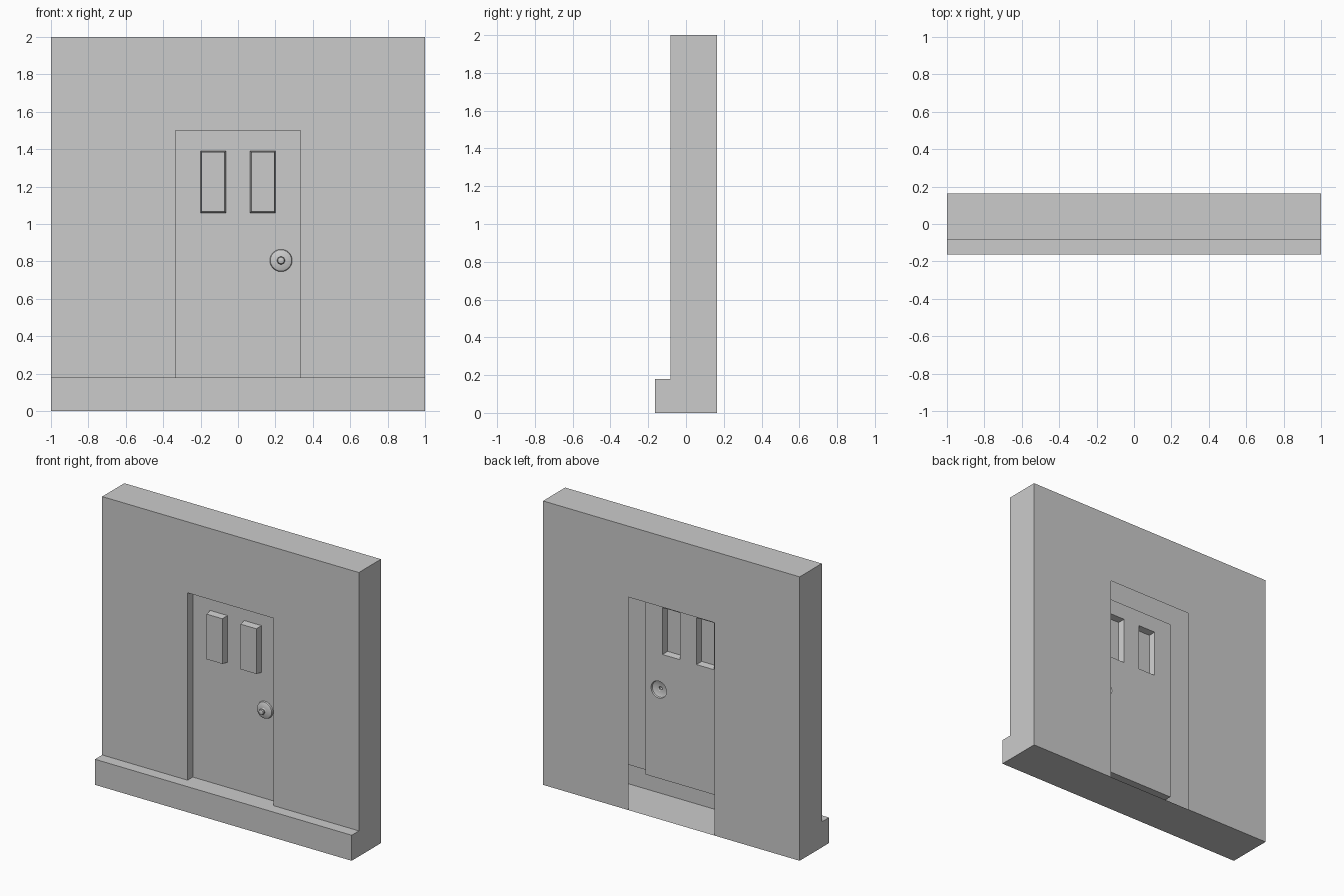
import bpy, bmesh
from math import sin, cos, tau

if "Cube" in bpy.data.objects:
    bpy.data.objects.remove(bpy.data.objects["Cube"])

HX, YB, YF, YP = 1.0, 0.163, -0.083, -0.163   # half width, back, front, plinth front
DX, DTOP, STEP, YD = 0.335, 1.5, 0.18, -0.025  # door half width, top, bottom, depth


def finish(name, bm, smooth=False):
    me = bpy.data.meshes.new(name)
    bm.to_mesh(me)
    bm.free()
    ob = bpy.data.objects.new(name, me)
    bpy.context.collection.objects.link(ob)
    if smooth:
        bpy.ops.object.select_all(action='DESELECT')
        ob.select_set(True)
        bpy.context.view_layer.objects.active = ob
        bpy.ops.object.shade_smooth_by_angle(angle=0.6)
    return ob


def face(bm, pts):
    return bm.faces.new([bm.verts.new(p) for p in pts])


def rect(x0, x1, z0, z1, y):
    return [(x0, y, z0), (x1, y, z0), (x1, y, z1), (x0, y, z1)]


def circle(cx, cz, r, y, n=24):
    return [(cx + r * cos(tau * i / n), y, cz + r * sin(tau * i / n)) for i in range(n)]


def loft(name, rings, smooth=False):
    # open-backed relief: skin between rings, cap on the last one
    bm = bmesh.new()
    loops = [[bm.verts.new(p) for p in r] for r in rings]
    n = len(loops[0])
    for a, b in zip(loops, loops[1:]):
        for i in range(n):
            j = (i + 1) % n
            bm.faces.new((a[i], a[j], b[j], b[i]))
    bm.faces.new(loops[-1])
    return finish(name, bm, smooth)


# Hollow wall shell with plinth, front recess and open doorway at the back
bm = bmesh.new()


def notched(y, z0):
    return [(-HX, y, z0), (-DX, y, z0), (-DX, y, DTOP), (DX, y, DTOP),
            (DX, y, z0), (HX, y, z0), (HX, y, 2), (-HX, y, 2)]


face(bm, notched(YF, STEP))
face(bm, notched(YB, 0)[::-1])
side = [(YP, 0), (YB, 0), (YB, 2), (YF, 2), (YF, STEP), (YP, STEP)]
face(bm, [(HX, y, z) for y, z in side])
face(bm, [(-HX, y, z) for y, z in side[::-1]])
face(bm, [(-HX, YF, 2), (HX, YF, 2), (HX, YB, 2), (-HX, YB, 2)])
face(bm, rect(-HX, HX, 0, STEP, YP))
face(bm, [(-HX, YP, 0), (-HX, YB, 0), (-DX, YB, 0), (DX, YB, 0), (HX, YB, 0), (HX, YP, 0)])
face(bm, [(x, y, STEP) for x, y in ((-HX, YP), (HX, YP), (HX, YF), (DX, YF), (DX, YD),
                                    (-DX, YD), (-DX, YF), (-HX, YF))])
# recess jambs and head
face(bm, [(-DX, YF, STEP), (-DX, YD, STEP), (-DX, YD, DTOP), (-DX, YF, DTOP)])
face(bm, [(DX, YF, DTOP), (DX, YD, DTOP), (DX, YD, STEP), (DX, YF, STEP)])
face(bm, [(-DX, YF, DTOP), (-DX, YD, DTOP), (DX, YD, DTOP), (DX, YF, DTOP)])
bmesh.ops.remove_doubles(bm, verts=bm.verts, dist=1e-4)
finish("wall", bm)

# Door sheet, cut through behind the windows and handle
WX0, WX1, WZ0, WZ1 = 0.065, 0.2, 1.06, 1.39
KX, KZ, KR = 0.23, 0.805, 0.06
bm = bmesh.new()
edges = []
for loop in (rect(-DX, DX, STEP, DTOP, YD), rect(WX0, WX1, WZ0, WZ1, YD),
             rect(-WX1, -WX0, WZ0, WZ1, YD), circle(KX, KZ, KR, YD)):
    vs = [bm.verts.new(p) for p in loop]
    edges += [bm.edges.new((vs[i - 1], vs[i])) for i in range(len(vs))]
bmesh.ops.triangle_fill(bm, edges=edges, use_beauty=True, normal=(0, -1, 0))
bm.normal_update()
for f in bm.faces:
    if f.normal.y > 0:
        f.normal_flip()
bmesh.ops.dissolve_limit(bm, angle_limit=0.01, verts=bm.verts, edges=bm.edges)
finish("door", bm)

# Raised window panels, slightly tapered, mirrored to the other side
t = 0.006
win = loft("window_panels", [rect(WX0, WX1, WZ0, WZ1, YD),
                             rect(WX0 + t, WX1 - t, WZ0 + t, WZ1 - t, -0.073)])
win.modifiers.new("mirror", 'MIRROR')

# Round door handle: backplate, neck and knob
profile = [(KR, YD), (0.057, -0.036), (0.05, -0.040), (0.018, -0.043), (0.012, -0.048),
           (0.012, -0.056), (0.019, -0.061), (0.021, -0.068), (0.017, -0.075), (0.008, -0.078)]
loft("door_handle", [circle(KX, KZ, r, y) for r, y in profile], smooth=True)
